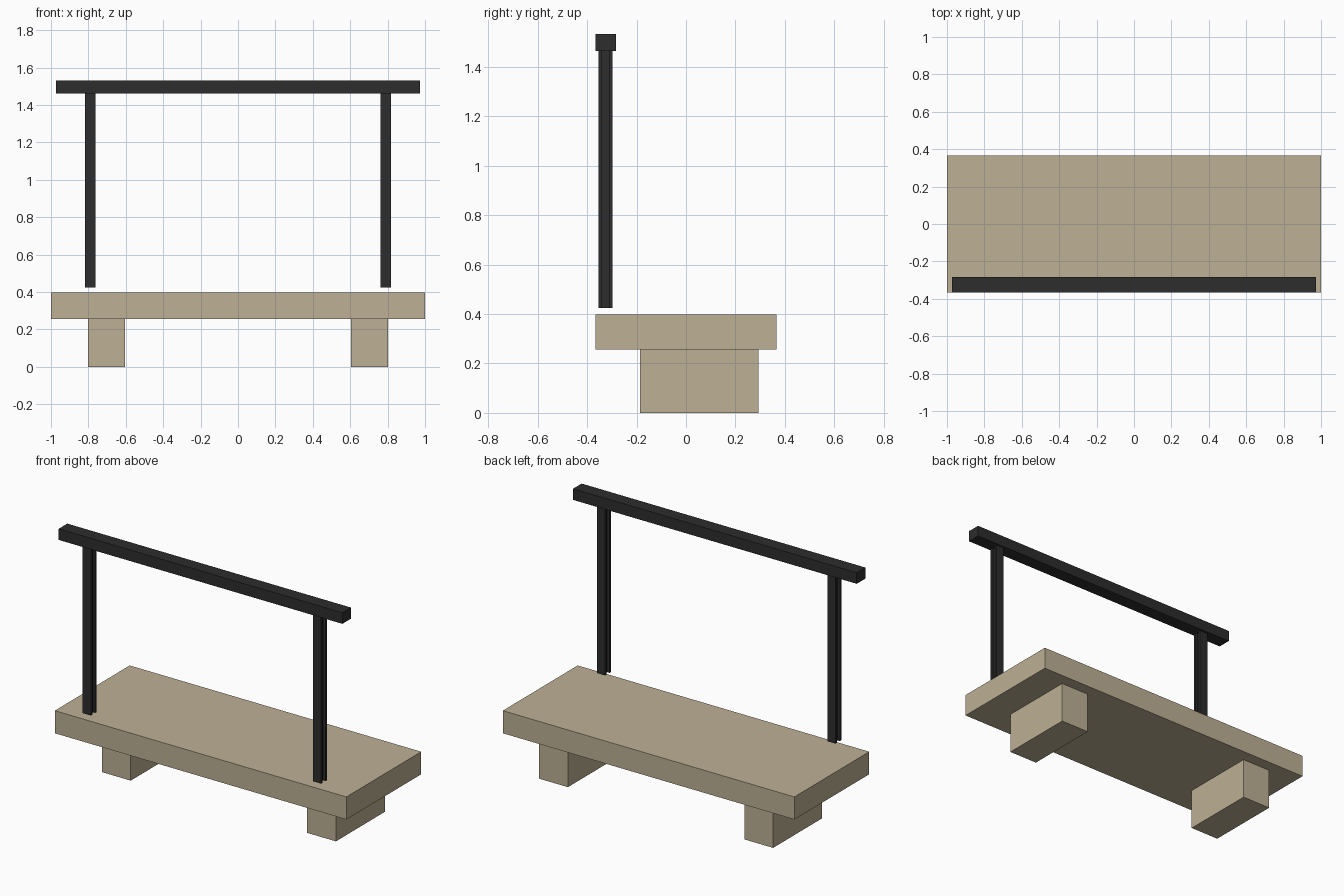
import bpy
import bmesh

cube = bpy.data.objects.get("Cube")
if cube:
    bpy.data.objects.remove(cube, do_unlink=True)


def make_material(name, color):
    mat = bpy.data.materials.new(name)
    mat.use_nodes = True
    mat.diffuse_color = color
    mat.node_tree.nodes["Principled BSDF"].inputs["Base Color"].default_value = color
    return mat


stone = make_material("tan stone", (0.51, 0.435, 0.30, 1))
steel = make_material("black steel", (0.026, 0.026, 0.027, 1))


def prism(name, profile, z0, z1, mat):
    """Extrude a flat outline upward from z0 to z1."""
    bm = bmesh.new()
    face = bm.faces.new([bm.verts.new((x, y, z0)) for x, y in profile])
    top = bmesh.ops.extrude_face_region(bm, geom=[face])["geom"]
    verts = [v for v in top if isinstance(v, bmesh.types.BMVert)]
    bmesh.ops.translate(bm, vec=(0, 0, z1 - z0), verts=verts)
    bmesh.ops.recalc_face_normals(bm, faces=bm.faces)
    mesh = bpy.data.meshes.new(name)
    bm.to_mesh(mesh)
    bm.free()
    mesh.materials.append(mat)
    obj = bpy.data.objects.new(name, mesh)
    bpy.context.collection.objects.link(obj)
    return obj


def rectangle(x0, x1, y0, y1):
    return [(x0, y0), (x1, y0), (x1, y1), (x0, y1)]


def h_section(cx, cy, half_x, half_y, flange, web):
    """Outline of a beam with flanges at front and back and a web between."""
    inner = half_y - flange
    side = [(half_x, -half_y), (half_x, -inner), (web, -inner),
            (web, inner), (half_x, inner), (half_x, half_y)]
    outline = side + [(-x, -y) for x, y in side]
    return [(cx + x, cy + y) for x, y in outline]


# Seat slab
prism("seat_slab", rectangle(-1, 1, -0.367, 0.367), 0.257, 0.397, stone)

# Support blocks and railing posts, one of each per side
for side, s in (("left", 1), ("right", -1)):
    x0, x1 = sorted((s * 0.605, s * 0.803))
    prism(side + "_support", rectangle(x0, x1, -0.187, 0.293), 0, 0.257, stone)
    prism(side + "_post", h_section(s * 0.79, -0.325, 0.028, 0.028, 0.014, 0.012),
          0.425, 1.463, steel)

# Top rail
prism("top_rail", rectangle(-0.973, 0.973, -0.367, -0.283), 1.463, 1.532, steel)
